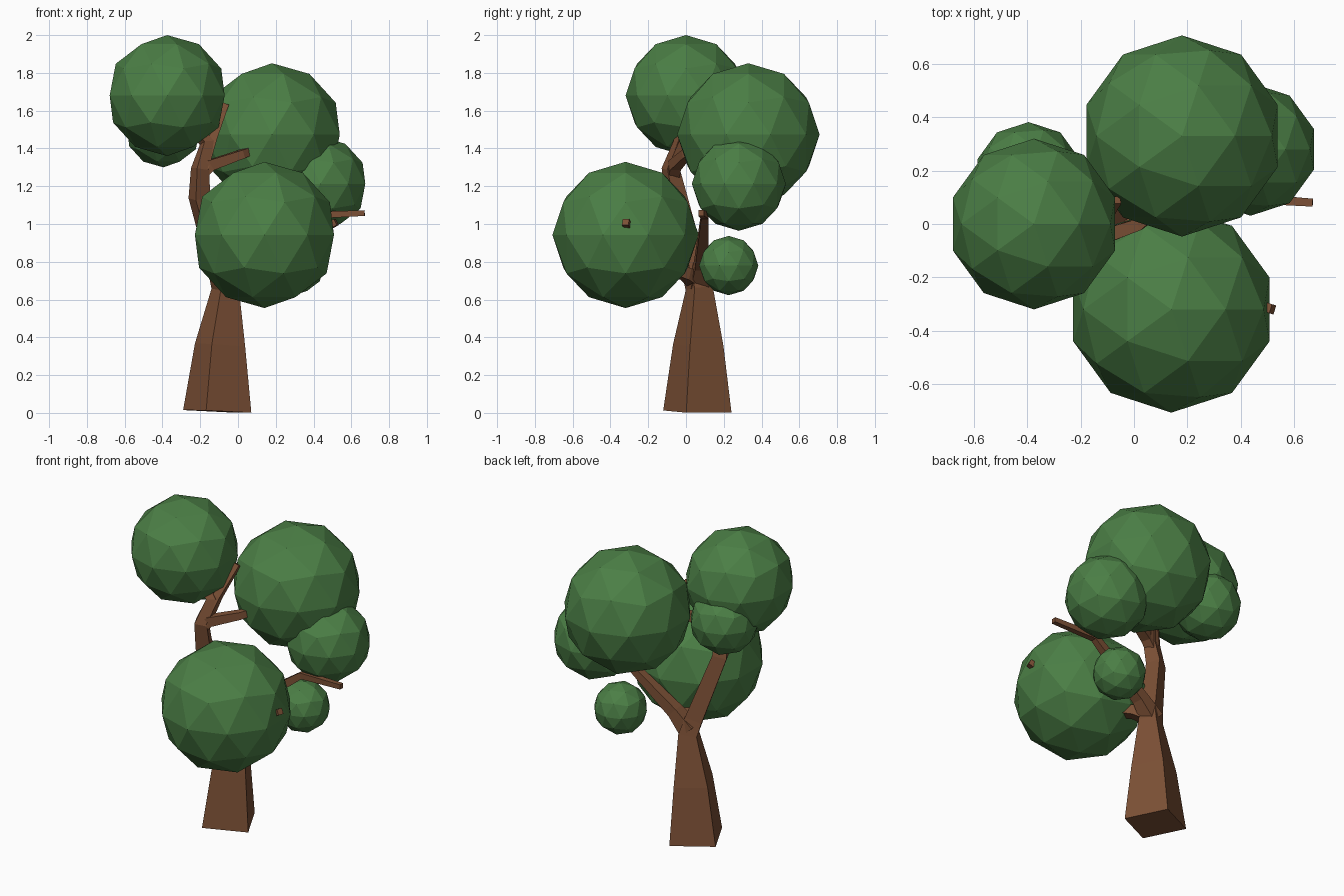
import bpy, bmesh, math
from mathutils import Vector

if "Cube" in bpy.data.objects:
    bpy.data.objects.remove(bpy.data.objects["Cube"])


def material(name, color):
    m = bpy.data.materials.new(name)
    m.diffuse_color = color
    m.use_nodes = True
    m.node_tree.nodes["Principled BSDF"].inputs["Base Color"].default_value = m.diffuse_color
    return m


bark = material("bark", (0.20, 0.08, 0.036, 1))
leaf = material("leaves", (0.07, 0.21, 0.06, 1))


def limb(name, nodes, ref, turn=0):
    """Four-sided tapered limb through nodes (x, y, z, corner radius)."""
    pts = [Vector(n[:3]) for n in nodes]
    bm = bmesh.new()
    rings = []
    for i, p in enumerate(pts):
        t = Vector()
        if i > 0:
            t += (p - pts[i - 1]).normalized()
        if i < len(pts) - 1:
            t += (pts[i + 1] - p).normalized()
        t.normalize()
        r = Vector(ref)
        u = (r - t * r.dot(t)).normalized()
        v = t.cross(u)
        ring = []
        for k in range(4):
            a = math.radians(turn) + k * math.pi / 2
            ring.append(bm.verts.new(p + nodes[i][3] * (u * math.cos(a) + v * math.sin(a))))
        rings.append(ring)
    for a, b in zip(rings, rings[1:]):
        for k in range(4):
            j = (k + 1) % 4
            bm.faces.new((a[k], a[j], b[j], b[k]))
    bm.faces.new(rings[0][::-1])
    bm.faces.new(rings[-1])
    bmesh.ops.recalc_face_normals(bm, faces=bm.faces)
    me = bpy.data.meshes.new(name)
    bm.to_mesh(me)
    bm.free()
    me.materials.append(bark)
    bpy.context.collection.objects.link(bpy.data.objects.new(name, me))


# Trunk, leaning left above the fork and ending inside the top crown
limb("trunk", [(-.11, .06, .008, .19), (-.095, .065, .36, .14), (-.068, .07, .66, .076),
               (-.09, .045, .75, .072), (-.205, -.05, 1.14, .06), (-.2, -.08, 1.29, .052),
               (-.165, -.03, 1.43, .04), (-.3, 0, 1.6, .025)],
     (math.cos(math.radians(-18)), math.sin(math.radians(-18)), 0))

# Side branches
branches = {
    "right_branch": [(-.08, .07, .68, .07), (.02, .08, .78, .05),
                     (.38, .1, 1.045, .028), (.67, .08, 1.058, .021)],
    "front_branch": [(-.08, .06, .7, .06), (0, .0, .735, .045),
                     (.14, -.2, .8, .03), (.52, -.32, 1.01, .025)],
    "upper_right_branch": [(-.2, -.07, 1.26, .045), (-.15, -.06, 1.31, .042),
                           (.02, 0, 1.37, .032), (.2, .15, 1.44, .022)],
    "upper_twig": [(-.19, -.07, 1.29, .045), (-.135, -.01, 1.45, .032), (-.065, .09, 1.63, .022)],
}
for name, nodes in branches.items():
    ref = (0, 1, 0) if name == "upper_twig" else (0, 0, 1)
    limb(name, nodes, ref, 45)

# Leaf crowns: x, y, z, radius
crowns = {
    "top_left_crown": (-.375, 0, 1.68, .32),
    "back_crown": (.18, .33, 1.474, .377),
    "front_crown": (.14, -.32, .942, .387),
    "right_crown": (.437, .28, 1.213, .249),
    "small_low_crown": (.3, .226, .78, .157),
    "left_back_crown": (-.395, .18, 1.502, .202),
}
for name, (x, y, z, r) in crowns.items():
    bpy.ops.mesh.primitive_ico_sphere_add(subdivisions=2, radius=r, location=(x, y, z))
    ob = bpy.context.object
    ob.name = name
    ob.data.materials.append(leaf)
